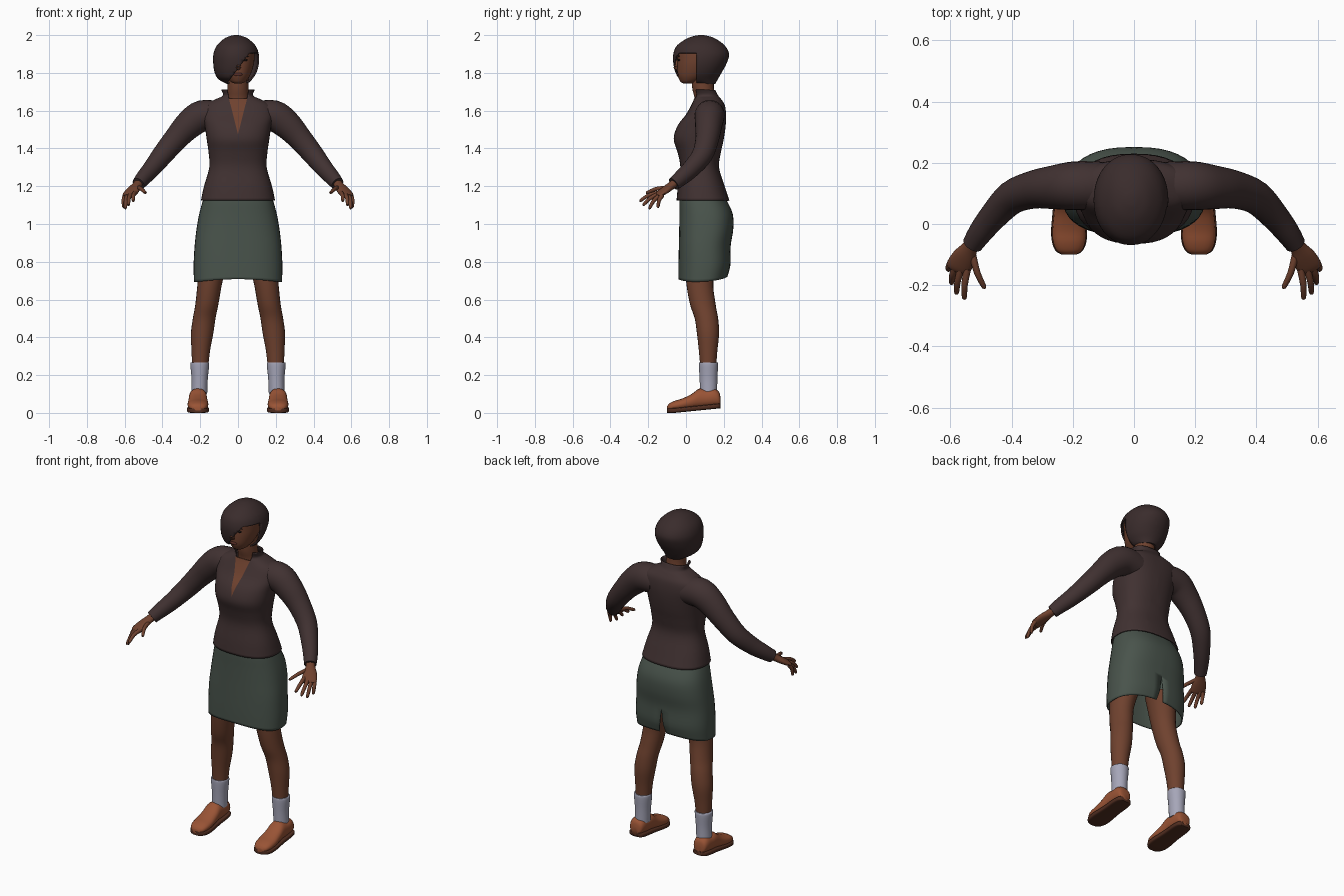
import bpy, bmesh, math
from mathutils import Vector

cube = bpy.data.objects.get("Cube")
if cube:
    bpy.data.objects.remove(cube, do_unlink=True)


def material(name, *rgb):
    m = bpy.data.materials.new(name)
    m.use_nodes = True
    m.diffuse_color = (*rgb, 1)
    m.node_tree.nodes["Principled BSDF"].inputs["Base Color"].default_value = (*rgb, 1)
    return m


SKIN = material("brown skin", .16, .054, .028)
HAIR = material("dark hair", .042, .025, .025)
SHIRT = material("dark plum cloth", .052, .031, .031)
SKIRT = material("grey green cloth", .066, .087, .071)
SOCK = material("pale sock", .38, .38, .48)
LEATHER = material("tan leather", .32, .088, .036)
SOLE = material("dark sole", .08, .026, .014)
LIPS = material("lip brown", .1, .028, .02)
EYE = material("eye dark", .012, .008, .007)


def smooth(rows, n=4):
    """Catmull-Rom interpolation between rows of numbers."""
    out = []
    for i in range(len(rows) - 1):
        quad = rows[max(i - 1, 0)], rows[i], rows[i + 1], rows[min(i + 2, len(rows) - 1)]
        for k in range(n):
            t = k / n
            out.append([b + t * (c - a) / 2 + t * t * (a - 2.5 * b + 2 * c - d / 2)
                        + t ** 3 * (1.5 * (b - c) + (d - a) / 2)
                        for a, b, c, d in zip(*quad)])
    return out + [list(rows[-1])]


def ring(centre, u, v, ra, rb, sides, power=2):
    """Superellipse section in the plane of u and v."""
    pts = []
    for i in range(sides):
        a = math.tau * i / sides
        c, s = math.cos(a), math.sin(a)
        pts.append(centre + u * ra * math.copysign(abs(c) ** (2 / power), c)
                   + v * rb * math.copysign(abs(s) ** (2 / power), s))
    return pts


def loft(rings, caps=(True, True)):
    bm = bmesh.new()
    loops = [[bm.verts.new(p) for p in r] for r in rings]
    for a, b in zip(loops, loops[1:]):
        for i in range(len(a)):
            j = (i + 1) % len(a)
            bm.faces.new((a[i], a[j], b[j], b[i]))
    for loop, cap in zip((loops[0], loops[-1]), caps):
        if cap:
            bm.faces.new(loop)
    bmesh.ops.recalc_face_normals(bm, faces=bm.faces)
    return bm


def finish(name, bm, mats, mirror=False, thickness=0):
    me = bpy.data.meshes.new(name)
    bm.to_mesh(me)
    bm.free()
    for m in mats:
        me.materials.append(m)
    ob = bpy.data.objects.new(name, me)
    bpy.context.collection.objects.link(ob)
    for other in bpy.context.selected_objects:
        other.select_set(False)
    ob.select_set(True)
    bpy.context.view_layer.objects.active = ob
    bpy.ops.object.shade_smooth_by_angle(angle=math.radians(50))
    if thickness:
        mod = ob.modifiers.new("thickness", 'SOLIDIFY')
        mod.thickness = thickness
    if mirror:
        mod = ob.modifiers.new("mirror", 'MIRROR')
        mod.use_mirror_merge = False
    return ob


X, Y, Z = Vector((1, 0, 0)), Vector((0, 1, 0)), Vector((0, 0, 1))


def column(rows, sides=32, power=2, caps=(True, True)):
    """Stack of level sections: height, centre x, half width, front y, back y."""
    return loft([ring(Vector((x, (f + b) / 2, z)), X, Y, w, (b - f) / 2, sides, power)
                 for z, x, w, f, b in smooth(rows)], caps)


def tube(rows, sides=16):
    """Sections along a path: x, y, z, half width, half thickness."""
    rows = smooth(rows)
    pts = [Vector(r[:3]) for r in rows]
    rings = []
    for i, r in enumerate(rows):
        t = (pts[min(i + 1, len(pts) - 1)] - pts[max(i - 1, 0)]).normalized()
        u = t.cross(Z).normalized()
        rings.append(ring(pts[i], u, u.cross(t), r[3], r[4], sides))
    return loft(rings)


def cut(bm, point, normal):
    geom = bm.verts[:] + bm.edges[:] + bm.faces[:]
    bmesh.ops.bisect_plane(bm, geom=geom, plane_co=point, plane_no=normal, dist=1e-5)


def drop(bm, rule):
    gone = [f for f in bm.faces if rule(f.calc_center_median())]
    bmesh.ops.delete(bm, geom=gone, context='FACES')


def blob(name, mat, centre, size, mirror=False):
    bm = bmesh.new()
    bmesh.ops.create_uvsphere(bm, u_segments=16, v_segments=8, radius=1)
    bmesh.ops.scale(bm, vec=size, verts=bm.verts)
    bmesh.ops.translate(bm, vec=centre, verts=bm.verts)
    finish(name, bm, [mat], mirror)


# Shirt body with an open neckline
bm = column([(1.125, 0, .196, -.05, .23), (1.2, 0, .18, -.043, .205), (1.3, 0, .152, -.03, .175),
             (1.38, 0, .156, -.045, .185), (1.45, 0, .166, -.065, .2), (1.52, 0, .176, -.045, .21),
             (1.58, 0, .19, 0, .212), (1.63, 0, .175, .028, .205), (1.662, 0, .115, .042, .185),
             (1.68, 0, .08, .045, .17), (1.71, 0, .088, .04, .155)],
            40, 2.4, (False, False))
APEX, SLOPE = 1.475, .254
for side in (1, -1):
    cut(bm, (0, 0, APEX), (side, 0, -SLOPE))
cut(bm, (0, 0, 1.665), Z)


def in_neckline(p):
    return p.y < .09 and abs(p.x) < (p.z - APEX) * SLOPE


drop(bm, lambda p: in_neckline(p) and p.z > 1.665)
for f in bm.faces:
    f.material_index = int(in_neckline(f.calc_center_median()))
finish("shirt_body", bm, [SHIRT, SKIN], thickness=.006)

# Sleeves
bm = tube([(.1, .125, 1.57, .078, .078), (.19, .125, 1.572, .08, .083), (.26, .12, 1.525, .072, .076),
           (.33, .112, 1.45, .062, .064), (.4, .086, 1.365, .055, .056), (.46, .025, 1.29, .046, .048),
           (.5, -.025, 1.245, .04, .042), (.527, -.065, 1.212, .034, .036)], 24)
finish("sleeves", bm, [SHIRT], True)

# Hands
bm = tube([(.515, -.045, 1.228, .026, .024), (.535, -.075, 1.205, .026, .021),
           (.555, -.108, 1.181, .038, .019), (.573, -.14, 1.158, .041, .015),
           (.579, -.152, 1.148, .034, .01)])
finish("palms", bm, [SKIN], True)
fingers = {"index_fingers": ((.545, -.148, 1.165), (.555, -.245, 1.122)),
           "middle_fingers": ((.565, -.142, 1.16), (.581, -.228, 1.1)),
           "ring_fingers": ((.583, -.135, 1.155), (.597, -.195, 1.082)),
           "little_fingers": ((.598, -.125, 1.152), (.606, -.15, 1.088)),
           "thumbs": ((.528, -.1, 1.192), (.489, -.21, 1.165))}
for name, (base, tip) in fingers.items():
    base, tip = Vector(base), Vector(tip)
    mid = (base + tip) / 2 + Vector((.004, -.004, .007))
    end = base.lerp(tip, .95)
    bm = tube([(*p, r, r) for p, r in ((base, .012), (mid, .0105), (end, .008), (tip, .002))], 10)
    finish(name, bm, [SKIN], True)

# Skirt with a curved hem and a back slit
bm = column([(.69, 0, .233, -.04, .22), (.78, 0, .235, -.04, .235), (.88, 0, .23, -.038, .236),
             (.97, 0, .22, -.036, .25), (1.05, 0, .206, -.035, .248), (1.12, 0, .187, -.035, .218),
             (1.16, 0, .17, -.03, .19)], 40, 2.5, (False, True))
for side in (1, -1):
    cut(bm, (0, 0, .87), (side, 0, .125))
drop(bm, lambda p: p.y > .15 and abs(p.x) < (.87 - p.z) * .125)
for v in bm.verts:
    fade = max(0, (.78 - v.co.z) / .09)
    v.co.z += fade * (.02 * (1 - (v.co.x / .235) ** 2) + .05 * v.co.y)
finish("skirt", bm, [SKIRT], thickness=.006)

# Legs and socks
bm = column([(.25, .2, .043, .075, .16), (.33, .197, .049, .068, .166), (.42, .19, .059, .058, .175),
             (.5, .179, .06, .046, .17), (.58, .164, .061, .02, .156), (.7, .147, .066, 0, .145),
             (.85, .12, .08, -.01, .18)], 24)
finish("legs", bm, [SKIN], True)
bm = column([(.1, .205, .042, .075, .165), (.18, .203, .043, .072, .166),
             (.255, .2025, .05, .068, .17), (.268, .2025, .047, .07, .167)], 24)
finish("socks", bm, [SOCK], True)

# Shoes: y, half width, top height
shoe = smooth([(.183, .02, .08), (.175, .038, .11), (.15, .046, .128), (.11, .048, .125),
               (.07, .048, .128), (.03, .051, .1), (-.02, .055, .076), (-.06, .052, .064),
               (-.088, .04, .05), (-.1, .02, .035)])


def ground(y):
    return max(0, .1 * (y + .06))


upper, sole = [], []
for y, w, top in shoe:
    low = ground(y) + .012
    upper.append(ring(Vector((.212, y, (top + low) / 2)), X, Z, w, (top - low) / 2, 20, 2.3))
    sole.append(ring(Vector((.212, y, ground(y) + .013)), X, Z, w + .004, .013, 20, 5))
finish("shoe_uppers", loft(upper), [LEATHER], True)
finish("shoe_soles", loft(sole), [SOLE], True)

# Neck and head
bm = column([(1.6, 0, .07, .04, .16), (1.66, 0, .06, .046, .155), (1.72, 0, .055, .033, .147),
             (1.8, 0, .056, .03, .15)], 24)
finish("neck", bm, [SKIN])
bm = column([(1.743, 0, .015, -.01, .03), (1.75, 0, .034, -.026, .055), (1.765, 0, .05, -.036, .09),
             (1.79, 0, .066, -.045, .13), (1.83, 0, .08, -.047, .16), (1.87, 0, .087, -.046, .18),
             (1.92, 0, .086, -.045, .19), (1.96, 0, .06, -.015, .15), (1.98, 0, .02, .04, .1)], 32)
finish("head", bm, [SKIN])

# Face details
bm = tube([(0, -.04, 1.872, .007, .006), (0, -.05, 1.85, .01, .01),
           (0, -.056, 1.832, .016, .012), (0, -.045, 1.82, .01, .006)], 12)
finish("nose", bm, [SKIN])
blob("lips", LIPS, (0, -.044, 1.792), (.024, .007, .009))
blob("eyes", EYE, (.036, -.038, 1.868), (.014, .006, .006), True)
blob("eyebrows", HAIR, (.037, -.038, 1.888), (.02, .005, .004), True)

# Bobbed hair, cut away below a slanted fringe
bm = column([(1.742, -.005, .055, .05, .155), (1.765, -.014, .088, -.03, .168),
             (1.8, -.013, .11, -.055, .188), (1.85, -.01, .121, -.067, .215),
             (1.9, -.01, .12, -.067, .228), (1.945, -.01, .102, -.048, .205),
             (1.982, -.01, .062, .005, .155), (1.997, -.01, .025, .05, .11),
             (2.0, -.01, .006, .075, .088)], 40, 2.1)
cut(bm, (-.04, 0, 1.77), (-1.33, 0, 1))
cut(bm, (0, 0, 1.905), Z)
cut(bm, (0, .055, 0), Y)
drop(bm, lambda p: p.y < .055 and p.z < min(1.905, 1.77 + 1.33 * (p.x + .04)))
finish("hair", bm, [HAIR], thickness=.008)
